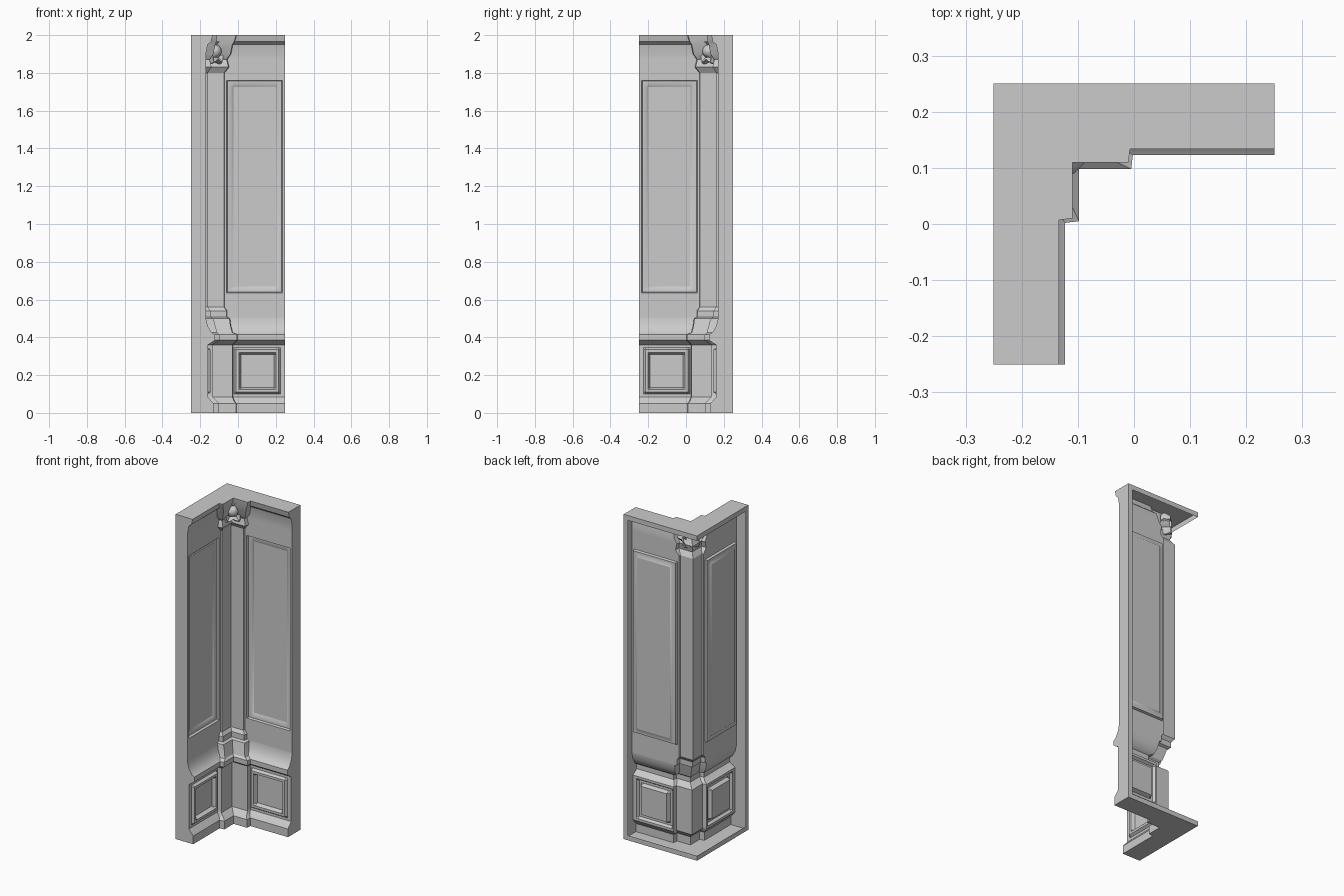
import bpy, bmesh, math
from mathutils import Vector

if "Cube" in bpy.data.objects:
    bpy.data.objects.remove(bpy.data.objects["Cube"])

# Wall section by height: z, wall depth, pilaster depth, pilaster edge x
SECTION = [
    (0.0, .12, .15, -.01), (.05, .12, .15, -.01), (.06, .112, .14, -.02),
    (.085, .09, .115, -.03), (.36, .09, .115, -.03), (.372, .11, .135, -.02),
    (.385, .127, .152, -.005), (.415, .127, .152, -.005), (.425, .11, .14, -.03),
    (.46, .09, .13, -.04), (.50, .08, .12, -.045), (.507, .08, .105, -.06),
    (.54, .08, .105, -.06), (.56, .08, .09, -.074), (1.80, .08, .09, -.074),
    (1.83, .08, .11, -.05), (1.87, .08, .10, -.06), (1.90, .08, .12, -.04),
    (1.95, .09, .13, -.03), (1.965, .108, .135, -.02), (2.0, .116, .14, -.01)]

# Panels: z range, x range, ring insets, ring depth changes
LOWER = dict(z=(.10, .345), x=(-.02, .225), inset=(0, .01, .025, .035), rise=(0, .015, .015, -.008))
UPPER = dict(z=(.635, 1.76), x=(-.06, .235), inset=(0, .004, .025, .035), rise=(0, -.014, -.014, -.022))


def rings(lo, hi, inset):
    return [lo + t for t in inset] + [hi - t for t in reversed(inset)]


def section_at(z):
    for a, b in zip(SECTION, SECTION[1:]):
        if a[0] <= z <= b[0]:
            t = (z - a[0]) / (b[0] - a[0])
            return [p + (q - p) * t for p, q in zip(a[1:], b[1:])]


def row_points(z, kz, panel):
    """Front surface points of one half wall, from corner to free end."""
    d, dp, xp = section_at(z)
    pts = [(-.25 + dp, dp), (xp, dp), (xp + .003, d)]
    for i, x in enumerate(rings(*panel["x"], panel["inset"])):
        k = min(i, 7 - i, kz)
        pts.append((max(x, xp + .004), d + panel["rise"][k]))
    pts.append((.25, d))
    return [Vector((x, .25 - dd, z)) for x, dd in pts]


def build_wall():
    rows = [(s[0], 0) for s in SECTION]
    for p in (LOWER, UPPER):
        rows += [(z, min(j, 7 - j)) for j, z in enumerate(rings(*p["z"], p["inset"]))]
    rows.sort()
    grid = [row_points(z, k, LOWER if z < .44 else UPPER) for z, k in rows]
    bm = bmesh.new()

    def add_strip(a, b):
        for i in range(len(a) - 1):
            quad = [a[i], a[i + 1], b[i + 1], b[i]]
            # each quad is mirrored across the corner diagonal
            bm.faces.new([bm.verts.new(p) for p in quad])
            bm.faces.new([bm.verts.new((-p.y, -p.x, p.z)) for p in reversed(quad)])

    def back(line):
        return [Vector((-.25 if i == 0 else p.x, .25, p.z)) for i, p in enumerate(line)]

    # moulded front surface
    for a, b in zip(grid, grid[1:]):
        add_strip(a, b)
    # top and bottom caps with narrow back lips
    top, bottom = back(grid[-1]), back(grid[0])
    lip = Vector((0, 0, .03))
    add_strip(grid[-1], top)
    add_strip(bottom, grid[0])
    add_strip(top, [p - lip for p in top])
    add_strip([p + lip for p in bottom], bottom)
    # free end cap and its back lip
    end = [r[-1] for r in grid]
    end_back = [Vector((.25, .25, p.z)) for p in end]
    add_strip(end_back, end)
    add_strip([p - Vector((.03, 0, 0)) for p in end_back], end_back)
    bmesh.ops.remove_doubles(bm, verts=bm.verts, dist=.0004)
    finish(bm, "corner_wall_panel", 32)


def finish(bm, name, angle):
    me = bpy.data.meshes.new(name)
    bm.to_mesh(me)
    bm.free()
    ob = bpy.data.objects.new(name, me)
    bpy.context.collection.objects.link(ob)
    bpy.ops.object.select_all(action='DESELECT')
    bpy.context.view_layer.objects.active = ob
    ob.select_set(True)
    bpy.ops.object.shade_smooth_by_angle(angle=math.radians(angle))


def build_rosette():
    # lobed flower set diagonally in the corner under the cornice
    out = Vector((1, -1, 0)).normalized()
    side = Vector((1, 1, 0)).normalized()
    base = Vector((-.145, .145, 1.915))
    n = 24
    bm = bmesh.new()
    loops = []
    for r, h, wave in [(.055, 0, .1), (.068, .035, .2), (.055, .055, .2),
                       (.035, .04, .1), (.024, .058, 0), (.012, .066, 0)]:
        loop = []
        for i in range(n):
            a = 2 * math.pi * i / n
            q = r * (1 + wave * math.cos(6 * a))
            loop.append(bm.verts.new(base + out * h + side * q * math.cos(a)
                                     + Vector((0, 0, q * math.sin(a)))))
        loops.append(loop)
    for a, b in zip(loops, loops[1:]):
        for i in range(n):
            j = (i + 1) % n
            bm.faces.new((a[i], a[j], b[j], b[i]))
    bm.faces.new(loops[-1])
    bmesh.ops.recalc_face_normals(bm, faces=bm.faces)
    finish(bm, "corner_rosette", 40)


build_wall()
build_rosette()
